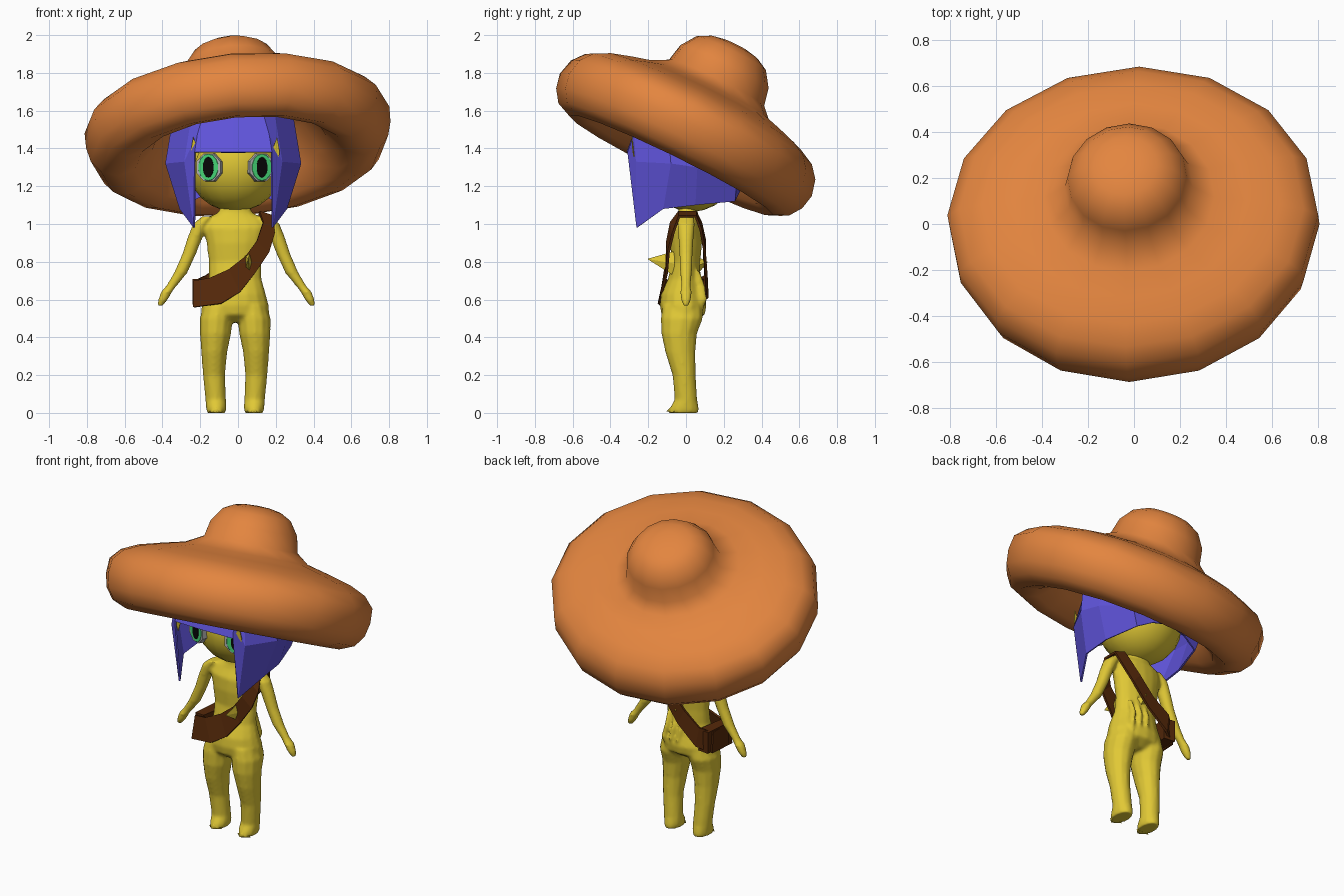
import bpy, bmesh, math
from mathutils import Matrix, Vector

if "Cube" in bpy.data.objects:
    bpy.data.objects.remove(bpy.data.objects["Cube"])


def material(name, rgb):
    m = bpy.data.materials.new(name)
    m.diffuse_color = (*rgb, 1)
    m.use_nodes = True
    m.node_tree.nodes["Principled BSDF"].inputs["Base Color"].default_value = m.diffuse_color
    return m


ORANGE = material("orange felt", (0.77, 0.235, 0.05))
YELLOW = material("yellow skin", (0.75, 0.58, 0.036))
PURPLE = material("purple hair", (0.115, 0.088, 0.70))
BROWN = material("brown leather", (0.092, 0.022, 0.003))
GREY = material("grey eye", (0.45, 0.45, 0.45))
GREEN = material("green iris", (0.06, 0.66, 0.18))
BLACK = material("black pupil", (0.002, 0.002, 0.002))
CX = -0.015  # centre line of the figure


def build(name, verts, faces, mat, smooth=True, thickness=0):
    mesh = bpy.data.meshes.new(name)
    mesh.from_pydata(verts, [], faces)
    bm = bmesh.new()
    bm.from_mesh(mesh)
    bmesh.ops.remove_doubles(bm, verts=bm.verts, dist=1e-5)
    bmesh.ops.recalc_face_normals(bm, faces=bm.faces)
    bm.to_mesh(mesh)
    bm.free()
    mesh.materials.append(mat)
    ob = bpy.data.objects.new(name, mesh)
    bpy.context.collection.objects.link(ob)
    for p in mesh.polygons:
        p.use_smooth = smooth
    if thickness:
        mod = ob.modifiers.new("thickness", "SOLIDIFY")
        mod.thickness = thickness
    return ob


def strip_faces(rows, cols):
    return [(r * cols + c, r * cols + (c + 1) % cols,
             (r + 1) * cols + (c + 1) % cols, (r + 1) * cols + c)
            for r in range(rows - 1) for c in range(cols)]


def loft(name, rings, mat, n=12):
    """Skin horizontal ellipses given as x, y, z, rx, ry."""
    verts = []
    for x, y, z, rx, ry in rings:
        for i in range(n):
            a = math.tau * i / n
            verts.append((x + rx * math.cos(a), y + ry * math.sin(a), z))
    faces = strip_faces(len(rings), n)
    faces += [tuple(range(n)), tuple(range((len(rings) - 1) * n, len(rings) * n))]
    return build(name, verts, faces, mat)


# Wide tilted hat, revolved from one profile; the brim is wider than deep
profile = [(0, .527), (.07, .524), (.14, .51), (.205, .475), (.26, .395), (.28, .30),
           (.36, .245), (.47, .213), (.58, .177), (.668, .132), (.72, .068), (.742, -.02),
           (.725, -.10), (.68, -.165), (.60, -.20), (.52, -.17), (.44, -.07), (.36, .08),
           (.2, .18), (0, .2)]
N = 16
tilt = Matrix.Rotation(math.radians(-5), 4, 'Y') @ Matrix.Rotation(math.radians(-26), 4, 'X')
verts = []
for r, h in profile:
    crown = r < .3 and h > .25
    brim = 0 if r < .3 else min(1, (r - .3) / .25)
    widen = 1 + brim * (.125 if h > .03 else .09)
    for i in range(N):
        a = math.tau * i / N
        p = Vector((r * widen * math.cos(a), r * math.sin(a) + (.025 if crown else 0), h))
        verts.append(tilt @ p + Vector((0, .008, 1.49)))
build("hat", verts, strip_faces(len(profile), N), ORANGE)

# Round head
rings = []
for i in range(13):
    a = math.pi * (i / 12 - .5)
    c = max(math.cos(a), .02)
    rings.append((CX, .03, 1.315 + .25 * math.sin(a), .255 * c, .245 * c))
loft("head", rings, YELLOW, 16)

# Faceted hair shell: half outlines from forehead to nape, mirrored
top = [(0, -.24, 1.58), (.16, -.235, 1.58), (.22, -.2, 1.58), (.32, -.1, 1.56),
       (.29, .05, 1.55), (.2, .2, 1.55), (.1, .24, 1.55), (0, .26, 1.55)]
middle = [(0, -.28, 1.475), (.19, -.275, 1.475), (.26, -.265, 1.33), (.36, -.08, 1.32),
          (.34, .06, 1.30), (.26, .27, 1.24), (.13, .31, 1.33), (0, .32, 1.36)]
bottom = [(0, -.315, 1.38), (.205, -.31, 1.38), (.21, -.262, .98), (.285, -.12, 1.08),
          (.28, .05, 1.10), (.22, .26, 1.12), (.12, .285, 1.17), (0, .29, 1.20)]


def full_ring(half):
    ring = half + [(-x, y, z) for x, y, z in half[-2:0:-1]]
    return [(x - .025, y, z) for x, y, z in ring]


rows = [full_ring([(0, 0, 1.64)] * 8), full_ring(top), full_ring(middle), full_ring(bottom)]
build("hair", sum(rows, []), strip_faces(4, len(rows[0])), PURPLE, False, .01)


# Layered oval eyes and pointed temple tips
def plate(name, loc, turn, w, h, depth, mat, n):
    rot = Matrix.Rotation(turn, 4, 'Z')
    verts = []
    for d, k in ((0, 1), (-depth, .97)):
        for i in range(n):
            a = math.tau * (i + .5) / n
            verts.append(rot @ Vector((w * k * math.cos(a), d, h * k * math.sin(a))) + Vector(loc))
    build(name, verts, strip_faces(2, n) + [tuple(range(n)), tuple(range(n, 2 * n))], mat, False)


for side, label in ((-1, "left"), (1, "right")):
    turn = side * math.radians(20)
    out = Vector((side * math.sin(abs(turn)), -math.cos(turn), 0))
    base = Vector((CX + side * .135, -.183, 1.30))
    for part, w, h, start, depth, mat, n in (
            ("eye", .076, .08, -.02, .04, GREY, 8),
            ("iris", .057, .072, .0195, .0025, GREEN, 14),
            ("pupil", .031, .055, .0215, .0025, BLACK, 14)):
        plate(label + "_" + part, base + out * start, turn, w, h, depth, mat, n)
    tip = [(CX + side * x, y, z) for x, y, z in
           ((.19, -.285, 1.375), (.222, -.288, 1.46), (.236, -.28, 1.38), (.222, -.268, 1.30))]
    build(label + "_temple_tip", tip, [(0, 1, 2, 3)], YELLOW, False, .004)

# Torso with hips, waist, shoulders and neck
body = [loft("body", [(CX, y, z, rx, ry) for y, z, rx, ry in (
    (-.02, .48, .10, .06), (-.015, .52, .182, .115), (-.015, .57, .178, .124),
    (-.02, .63, .162, .112), (-.01, .71, .14, .085), (0, .80, .14, .076),
    (0, .90, .152, .085), (0, .98, .172, .08), (.01, 1.03, .155, .062),
    (.01, 1.06, .09, .052), (.01, 1.13, .062, .05))], YELLOW, 16)]

# Legs, feet and arms on both sides
for side in (-1, 1):
    body.append(loft("leg", [(CX + side * x, y, z, rx, ry) for x, y, z, rx, ry in (
        (.10, -.012, 0, .05, .082), (.10, -.008, .03, .055, .076), (.103, 0, .07, .055, .06),
        (.112, -.01, .20, .059, .062), (.111, -.03, .32, .069, .08),
        (.104, -.036, .42, .083, .095), (.10, -.022, .50, .088, .112),
        (.09, -.02, .57, .075, .105))], YELLOW))
    body.append(loft("arm", [(CX * .6 + side * x, y, z, rx, ry) for x, y, z, rx, ry in (
        (.405, 0, .565, .014, .014), (.388, 0, .60, .026, .028), (.37, 0, .64, .03, .032),
        (.345, 0, .67, .028, .026), (.295, 0, .74, .036, .032), (.25, 0, .84, .037, .036),
        (.218, 0, .93, .04, .042), (.188, 0, 1.0, .042, .048),
        (.15, 0, 1.04, .032, .045))], YELLOW, 10))

# Cloth-like folds on the lower back
for i in range(3):
    x = -.02 + .05 * i
    body.append(loft("fold", [(x, .07, .54, .01, .02), (x + .01, .085, .60, .018, .028),
                              (x - .005, .075, .68, .016, .026), (x, .06, .75, .01, .015)],
                     YELLOW, 8))

# Fuse the body into one soft skin
bpy.ops.object.select_all(action='DESELECT')
for ob in body:
    ob.select_set(True)
bpy.context.view_layer.objects.active = body[0]
bpy.ops.object.join()
remesh = body[0].modifiers.new("fuse", "REMESH")
remesh.mode = 'VOXEL'
remesh.voxel_size = .01
remesh.use_smooth_shade = True
soften = body[0].modifiers.new("soften", "SMOOTH")
soften.factor = .5
soften.iterations = 5

# Pointed toes
for side, label in ((-1, "left"), (1, "right")):
    toe = [(CX + side * x, y, z) for x, y, z in
           ((.055, -.06, 0), (.145, -.06, 0), (.10, -.105, .008), (.10, -.06, .05))]
    build(label + "_toe", toe, [(0, 1, 2), (0, 1, 3), (1, 2, 3), (0, 2, 3)], YELLOW)

# Small pointed folds on the chest and the back
for name, tip, y, w, h in (("chest_fold", (.055, -.205, .815), -.06, .026, .07),
                           ("back_fold", (.0, .115, .80), .05, .05, .06)):
    base = [(tip[0] + w * math.cos(a), y, tip[2] - .025 + h * math.sin(a))
            for a in (math.tau * i / 5 for i in range(5))]
    build(name, base + [tip], [(i, (i + 1) % 5, 5) for i in range(5)] + [tuple(range(5))],
          YELLOW, False)

# Shoulder belt: loop of upper and lower edge points, front then back
belt = [((.115, -.04, 1.07), (.19, -.04, 1.045)), ((.135, -.085, 1.01), (.195, -.075, .95)),
        ((.10, -.105, .91), (.165, -.10, .85)), ((.04, -.105, .83), (.09, -.11, .74)),
        ((-.05, -.11, .76), (.01, -.135, .64)), ((-.15, -.12, .715), (-.09, -.15, .58)),
        ((-.235, -.10, .70), (-.238, -.13, .56)), ((-.235, .06, .70), (-.235, .07, .57)),
        ((-.17, .11, .73), (-.15, .12, .61)), ((-.06, .105, .81), (-.02, .115, .72)),
        ((.04, .105, .92), (.09, .105, .86)), ((.10, .085, 1.01), (.165, .085, .97)),
        ((.115, .055, 1.07), (.19, .055, 1.045))]
verts = [a for a, b in belt] + [b for a, b in belt]
build("shoulder_belt", verts, strip_faces(2, len(belt)), BROWN, False, .014)

# Hip pouch hanging from the belt
pouch = [(x, y, z) for z in (.575, .71) for x, y in
         ((-.242, -.085), (-.18, -.09), (-.15, .09), (-.225, .10))]
build("hip_pouch", pouch, strip_faces(2, 4) + [(0, 1, 2, 3), (4, 5, 6, 7)], BROWN, False)
